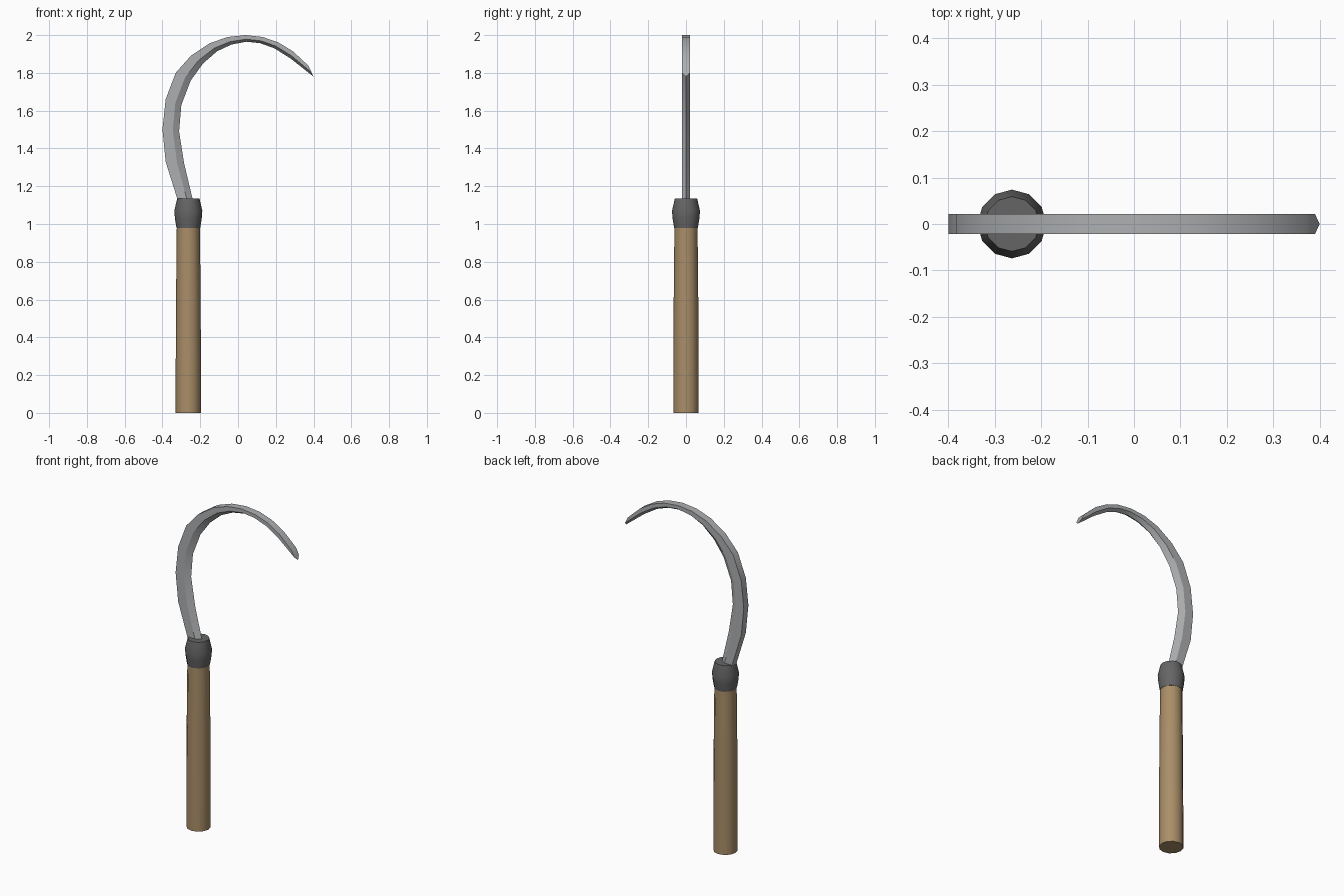
import bpy, bmesh, math

if "Cube" in bpy.data.objects:
    bpy.data.objects.remove(bpy.data.objects["Cube"])

CX = -0.263   # handle axis
SIDES = 12


def finish(name, bm, color, angle):
    bmesh.ops.recalc_face_normals(bm, faces=bm.faces)
    mesh = bpy.data.meshes.new(name)
    bm.to_mesh(mesh)
    bm.free()
    obj = bpy.data.objects.new(name, mesh)
    bpy.context.collection.objects.link(obj)
    mat = bpy.data.materials.new(name + "_material")
    mat.diffuse_color = (*color, 1)
    mat.use_nodes = True
    mat.node_tree.nodes["Principled BSDF"].inputs["Base Color"].default_value = mat.diffuse_color
    mesh.materials.append(mat)
    bpy.ops.object.select_all(action='DESELECT')
    obj.select_set(True)
    bpy.context.view_layer.objects.active = obj
    bpy.ops.object.shade_smooth_by_angle(angle=math.radians(angle))
    return obj


def loft(rings):
    """Skin a list of closed point rings and cap both ends."""
    bm = bmesh.new()
    loops = [[bm.verts.new(p) for p in ring] for ring in rings]
    n = len(loops[0])
    for a, b in zip(loops, loops[1:]):
        for i in range(n):
            j = (i + 1) % n
            bm.faces.new((a[i], a[j], b[j], b[i]))
    bm.faces.new(loops[0])
    bm.faces.new(loops[-1])
    return bm


def turned(profile):
    """Rings around the handle axis from (radius, z) pairs."""
    return loft([[(CX + r * math.cos(i * math.tau / SIDES),
                   r * math.sin(i * math.tau / SIDES), z)
                  for i in range(SIDES)] for r, z in profile])


# Wooden handle, slightly tapered
finish("handle", turned([(0.067, 0), (0.067, 0.2), (0.065, 0.6), (0.061, 1.0)]),
       (0.40, 0.27, 0.14), 40)

# Bulging dark ferrule
finish("ferrule", turned([(0.063, 0.98), (0.071, 1.03), (0.074, 1.07), (0.059, 1.135)]),
       (0.13, 0.13, 0.13), 40)

# Curved blade: outer spine x, z and inner cutting edge x, z per station
stations = [
    (-0.31, 1.10, -0.23, 1.10),
    (-0.322, 1.135, -0.241, 1.135),
    (-0.383, 1.33, -0.285, 1.32),
    (-0.40, 1.50, -0.312, 1.49),
    (-0.383, 1.66, -0.300, 1.63),
    (-0.330, 1.80, -0.250, 1.76),
    (-0.250, 1.89, -0.185, 1.85),
    (-0.150, 1.957, -0.110, 1.915),
    (-0.055, 1.99, -0.035, 1.950),
    (0.04, 2.00, 0.045, 1.965),
    (0.13, 1.99, 0.118, 1.957),
    (0.21, 1.963, 0.193, 1.930),
    (0.29, 1.915, 0.280, 1.875),
    (0.373, 1.838, 0.40, 1.78),
]
HALF = 0.022    # half thickness
BEVEL = 0.62    # where the cutting bevel starts, spine to edge
rings = []
for ox, oz, ix, iz in stations:
    mx, mz = ox + (ix - ox) * BEVEL, oz + (iz - oz) * BEVEL
    rings.append([(ox, -HALF, oz), (ox, HALF, oz), (mx, HALF, mz),
                  (ix, 0, iz), (mx, -HALF, mz)])
finish("blade", loft(rings), (0.42, 0.43, 0.44), 30)
